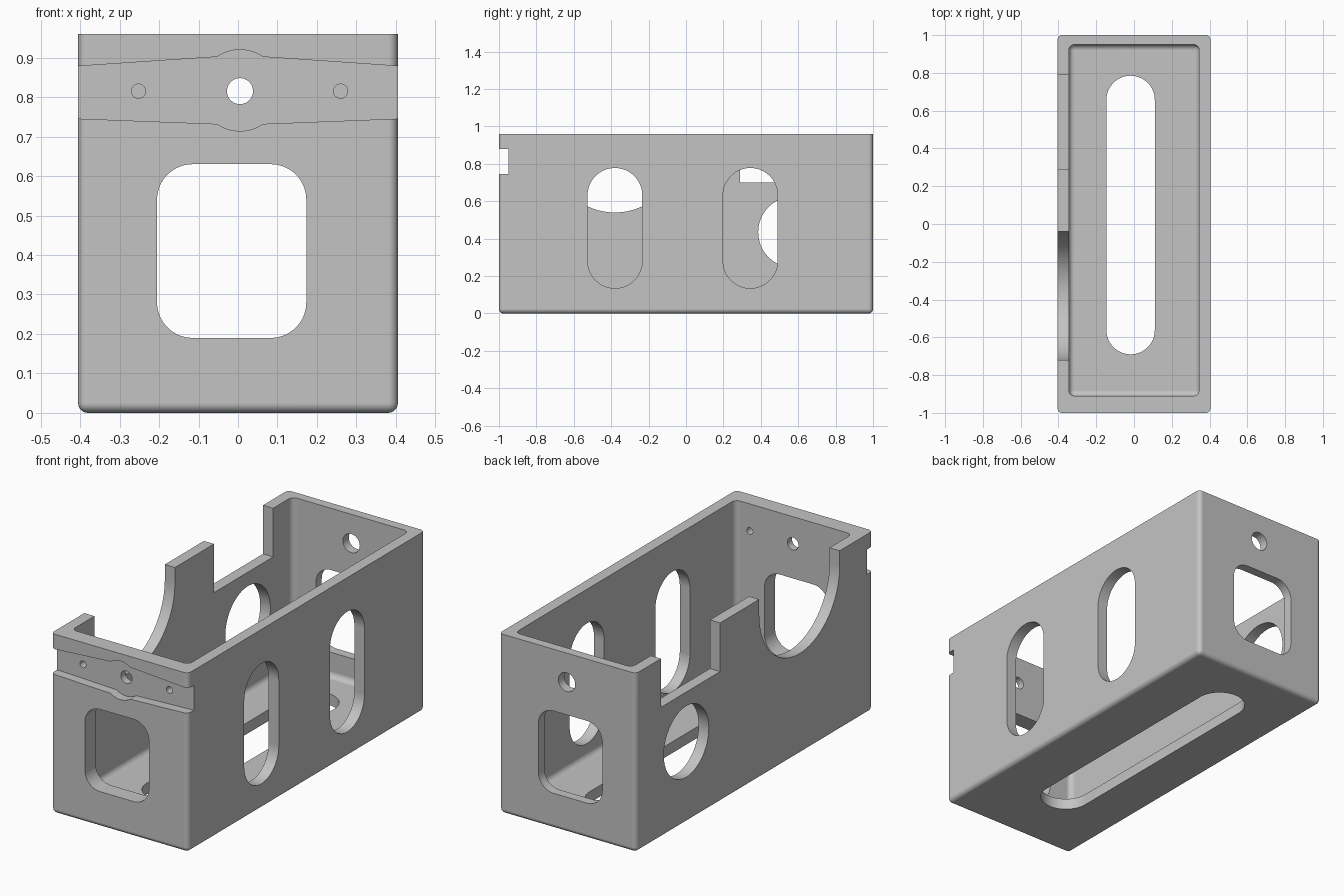
import bpy, bmesh
from math import sin, cos, pi

if "Cube" in bpy.data.objects:
    bpy.data.objects.remove(bpy.data.objects["Cube"], do_unlink=True)

grey = bpy.data.materials.new("plain grey")
colour = (0.55, 0.55, 0.55, 1)
grey.use_nodes = True
grey.diffuse_color = colour
grey.node_tree.nodes["Principled BSDF"].inputs["Base Color"].default_value = colour


def finish(name, bm):
    bmesh.ops.remove_doubles(bm, verts=bm.verts, dist=1e-5)
    bmesh.ops.recalc_face_normals(bm, faces=bm.faces)
    mesh = bpy.data.meshes.new(name)
    bm.to_mesh(mesh)
    bm.free()
    mesh.materials.append(grey)
    obj = bpy.data.objects.new(name, mesh)
    bpy.context.collection.objects.link(obj)
    return obj


def tub(name, low, high, radius):
    """Box with rounded upright and bottom edges and a sharp top rim."""
    bm = bmesh.new()
    bmesh.ops.create_cube(bm, size=1)
    for v in bm.verts:
        v.co = [a + (b - a) * (c + 0.5) for a, b, c in zip(low, high, v.co)]
    edges = [e for e in bm.edges if any(v.co.z < high[2] - 0.01 for v in e.verts)]
    bmesh.ops.bevel(bm, geom=edges, offset=radius, segments=6, profile=0.5,
                    affect='EDGES')
    return finish(name, bm)


def rounded(u0, u1, v0, v1, r=0.0, steps=16):
    """Outline of a rectangle with round corners."""
    if r == 0:
        return [(u0, v0), (u1, v0), (u1, v1), (u0, v1)]
    points = []
    corners = [(u1 - r, v1 - r), (u0 + r, v1 - r), (u0 + r, v0 + r), (u1 - r, v0 + r)]
    for k, (cu, cv) in enumerate(corners):
        for i in range(steps + 1):
            a = (k + i / steps) * pi / 2
            points.append((cu + r * cos(a), cv + r * sin(a)))
    return points


def circle(u, v, r):
    return rounded(u - r, u + r, v - r, v + r, r, 10)


def prism(name, outline, axis, start, end):
    place = {'x': lambda u, v, w: (w, u, v),
             'y': lambda u, v, w: (u, w, v),
             'z': lambda u, v, w: (u, v, w)}[axis]
    bm = bmesh.new()
    verts = [bm.verts.new(place(u, v, start)) for u, v in outline]
    bmesh.ops.remove_doubles(bm, verts=verts, dist=1e-5)
    face = bm.faces.new([v for v in verts if v.is_valid])
    grown = bmesh.ops.extrude_face_region(bm, geom=[face], use_keep_orig=True)
    shift = place(0, 0, end - start)
    bmesh.ops.translate(bm, vec=shift,
                        verts=[g for g in grown["geom"] if isinstance(g, bmesh.types.BMVert)])
    return finish(name, bm)


# Shell and cavity
housing = tub("housing", (-0.405, -1, 0), (0.405, 1, 0.96), 0.025)
cutters = [tub("cavity", (-0.345, -0.91, 0.06), (0.345, 0.95, 1.2), 0.03)]

# End windows and holes
window = rounded(-0.205, 0.173, 0.19, 0.63, 0.09)
for name, a, b, r, z in [("front", -1.1, -0.8, 0.033, 0.815),
                         ("back", 0.8, 1.1, 0.05, 0.805)]:
    cutters.append(prism(name + "_window", window, 'y', a, b))
    cutters.append(prism(name + "_hole", circle(0.005, z, r), 'y', a, b))
for x in (-0.252, 0.26):
    cutters.append(prism("screw_hole", circle(x, 0.815, 0.018), 'y', -1.1, -0.8))

# Tapered groove with a round boss clearance across the front
groove = [(-0.5, 0.872)]
for s in (1, -1):
    arc = [(0.005 - s * 0.103 * cos(a), 0.817 + s * 0.103 * sin(a))
           for a in [0.97 + (pi - 1.94) * i / 12 for i in range(13)]]
    groove += arc + [(s * 0.5, 0.872 if s > 0 else 0.749)]
    if s > 0:
        groove.append((0.5, 0.749))
cutters.append(prism("front_groove", groove, 'y', -1.1, -0.95))

# Upright slots in the left wall
for y in (-0.38, 0.344):
    slot = rounded(y - 0.146, y + 0.146, 0.135, 0.778, 0.146)
    cutters.append(prism("wall_slot", slot, 'x', 0.3, 0.5))

# Openings in the right wall
for name, outline in [("round_notch", rounded(-0.72, -0.04, 0.54, 1.3, 0.34, 24)),
                      ("square_notch", rounded(0.29, 0.79, 0.70, 1.2)),
                      ("round_hole", rounded(0.386, 0.766, 0.245, 0.625, 0.19))]:
    cutters.append(prism(name, outline, 'x', -0.5, -0.3))

# Long slot in the floor
cutters.append(prism("floor_slot", rounded(-0.146, 0.11, -0.69, 0.785, 0.128),
                     'z', -0.1, 0.15))

# Cut everything out of the shell
bpy.ops.object.select_all(action='DESELECT')
bpy.context.view_layer.objects.active = housing
housing.select_set(True)
for cutter in cutters:
    cut = housing.modifiers.new("cut", 'BOOLEAN')
    cut.operation = 'DIFFERENCE'
    cut.solver = 'EXACT'
    cut.object = cutter
    bpy.ops.object.modifier_apply(modifier=cut.name)
    bpy.data.objects.remove(cutter, do_unlink=True)

bpy.ops.object.shade_smooth_by_angle(angle=pi / 6)
weighted = housing.modifiers.new("even shading", 'WEIGHTED_NORMAL')
weighted.keep_sharp = True
